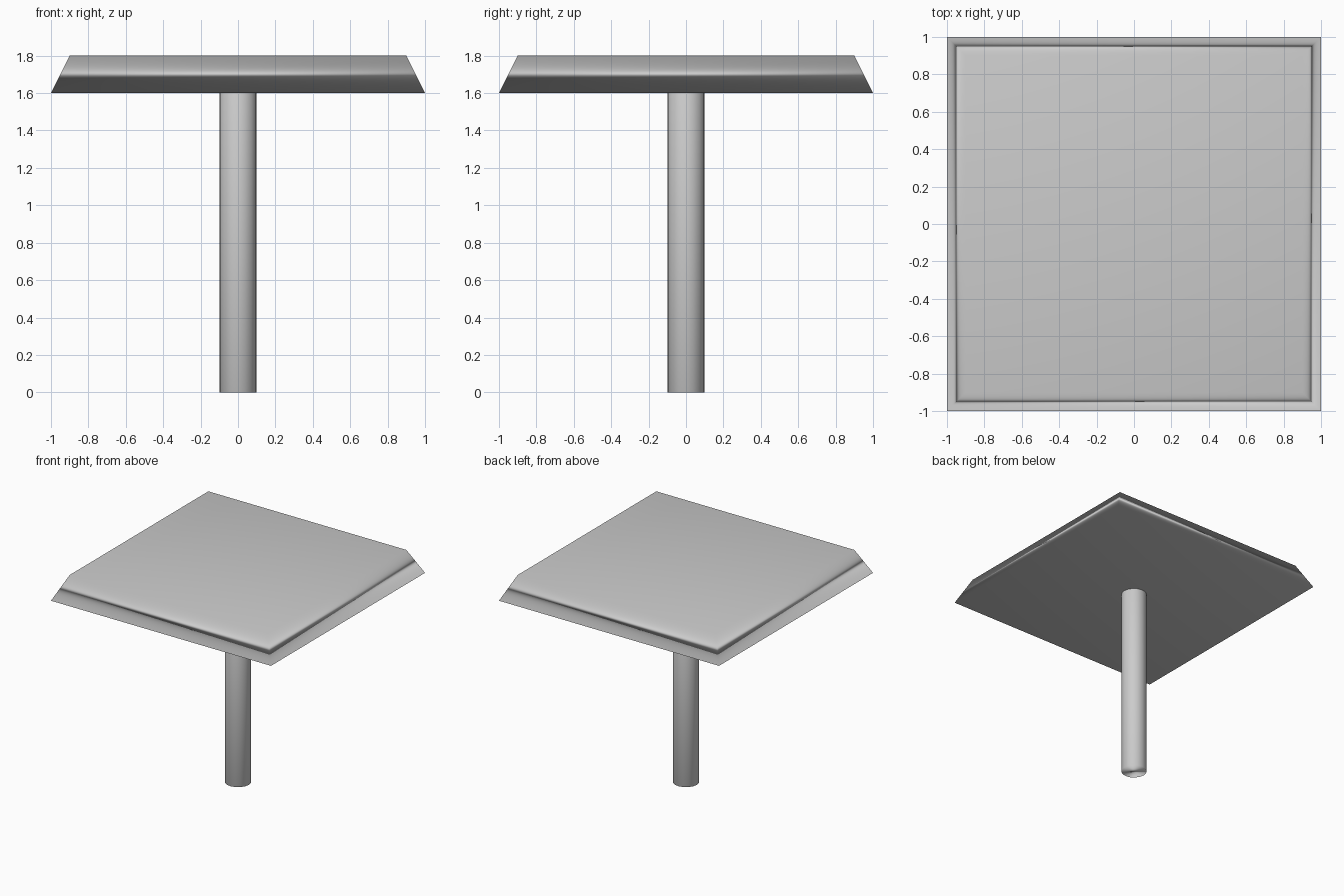
import bpy
import math

if "Cube" in bpy.data.objects:
    bpy.data.objects.remove(bpy.data.objects["Cube"])


def soft_shade(obj):
    # fully smooth surface, normals weighted by face area
    for p in obj.data.polygons:
        p.use_smooth = True
    mod = obj.modifiers.new("weighted_normals", 'WEIGHTED_NORMAL')
    mod.mode = 'FACE_AREA'
    mod.weight = 50


def prism(name, sides, r_bottom, r_top, z0, z1, turn=0.0):
    bpy.ops.mesh.primitive_cone_add(
        vertices=sides, radius1=r_bottom, radius2=r_top, depth=z1 - z0,
        location=(0, 0, (z0 + z1) / 2), rotation=(0, 0, turn))
    obj = bpy.context.object
    obj.name = name
    bpy.ops.object.transform_apply(location=True, rotation=True, scale=True)
    soft_shade(obj)
    return obj


# Round central post
prism("post", 16, 0.1, 0.1, 0.0, 1.6)

# Square top with sloping edges: half-width 1.0 below, 0.9 above
prism("table_top", 4, math.sqrt(2), 0.9 * math.sqrt(2), 1.6, 1.8, math.pi / 4)
